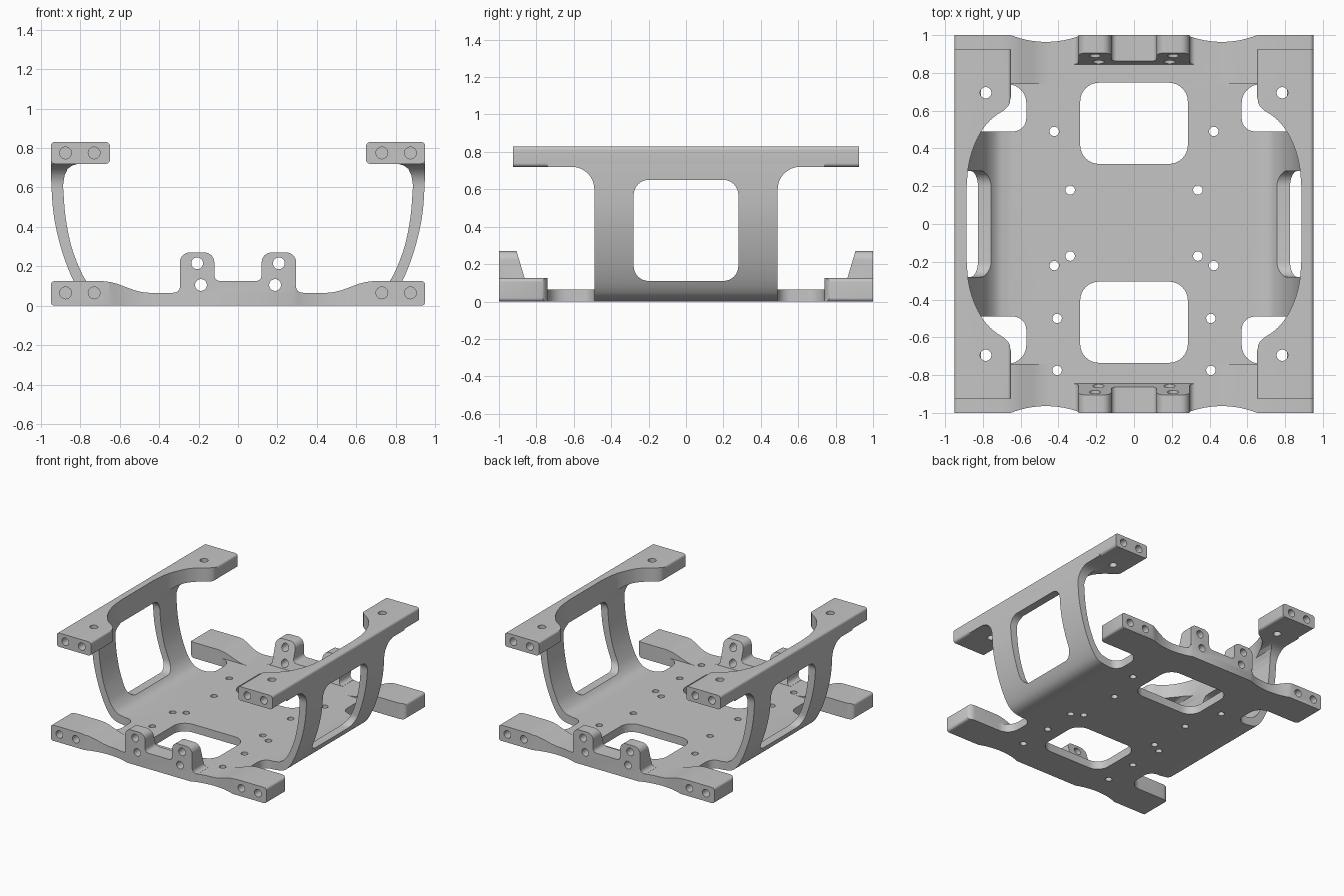
import bpy, bmesh, math
from mathutils import Vector

if "Cube" in bpy.data.objects:
    bpy.data.objects.remove(bpy.data.objects["Cube"])

metal = bpy.data.materials.new("plain grey")
metal.use_nodes = True
GREY = (0.56, 0.56, 0.56, 1)
metal.diffuse_color = GREY
metal.node_tree.nodes["Principled BSDF"].inputs["Base Color"].default_value = GREY


def mirrored(half):
    """Close a half outline by mirroring its first coordinate."""
    return half + [(-p[0], *p[1:]) for p in reversed(half)]


def rounded(corners, steps=8):
    """Polygon from (u, v, radius) corners, with arcs at the corners."""
    out, n = [], len(corners)
    for i, (u, v, r) in enumerate(corners):
        p = Vector((u, v))
        if r == 0:
            out.append(p)
            continue
        a = (Vector(corners[i - 1][:2]) - p).normalized()
        b = (Vector(corners[(i + 1) % n][:2]) - p).normalized()
        half = a.angle(b) / 2
        reach = r / math.tan(half)
        centre = p + (a + b).normalized() * (r / math.sin(half))
        start = (p + a * reach - centre).normalized()
        end = (p + b * reach - centre).normalized()
        out += [centre + start.slerp(end, k / steps).normalized() * r for k in range(steps + 1)]
    return out


def rect(u0, u1, v0, v1, r):
    return rounded([(u0, v0, r), (u1, v0, r), (u1, v1, r), (u0, v1, r)])


def circle(u, v, r, n=24):
    return [(u + r * math.cos(2 * math.pi * k / n), v + r * math.sin(2 * math.pi * k / n))
            for k in range(n)]


def smooth(points, steps=5):
    """Catmull-Rom curve through the points."""
    p = [Vector(q) for q in points]
    p = [p[0] * 2 - p[1]] + p + [p[-1] * 2 - p[-2]]
    out = []
    for a, b, c, d in zip(p, p[1:], p[2:], p[3:]):
        for k in range(steps):
            t = k / steps
            out.append(0.5 * (2 * b + (c - a) * t + (2 * a - 5 * b + 4 * c - d) * t * t
                              + (3 * b - a - 3 * c + d) * t ** 3))
    return out + [p[-2]]


def prism(name, outline, axis, lo, hi):
    """Extrude a flat outline along an axis."""
    place = {"x": lambda u, v, w: (w, u, v),
             "y": lambda u, v, w: (u, w, v),
             "z": lambda u, v, w: (u, v, w)}[axis]
    bm = bmesh.new()
    face = bm.faces.new([bm.verts.new(place(u, v, lo)) for u, v in outline])
    ext = bmesh.ops.extrude_face_region(bm, geom=[face], use_keep_orig=True)
    moved = [g for g in ext["geom"] if isinstance(g, bmesh.types.BMVert)]
    bmesh.ops.translate(bm, verts=moved, vec=place(0, 0, hi - lo))
    bmesh.ops.recalc_face_normals(bm, faces=bm.faces)
    mesh = bpy.data.meshes.new(name)
    bm.to_mesh(mesh)
    bm.free()
    mesh.materials.append(metal)
    obj = bpy.data.objects.new(name, mesh)
    bpy.context.scene.collection.objects.link(obj)
    return obj


def combine(parts, tools, operation="DIFFERENCE"):
    """Apply each tool to each part, then remove the tools."""
    for part in parts:
        bpy.context.view_layer.objects.active = part
        for tool in tools:
            mod = part.modifiers.new("shape", "BOOLEAN")
            mod.operation, mod.solver, mod.object = operation, "EXACT", tool
            bpy.ops.object.modifier_apply(modifier=mod.name)
    for tool in tools:
        bpy.data.objects.remove(tool)


# Cradle: floor and both curved walls as one U section
outer = smooth([(0.66, 0), (0.74, 0.015), (0.795, 0.06), (0.85, 0.16), (0.9, 0.3),
                (0.935, 0.46), (0.948, 0.64), (0.95, 0.8)])
inner = smooth([(0.888, 0.61), (0.875, 0.45), (0.845, 0.3), (0.8, 0.18),
                (0.765, 0.12), (0.72, 0.08), (0.66, 0.065)])
fillet = [(0.81, 0.8), (0.81, 0.72), (0.84, 0.712), (0.864, 0.695), (0.88, 0.66)]
section = [tuple(p) for p in outer] + fillet + [tuple(p) for p in inner]
cradle = prism("cradle", mirrored(section), "y", -0.74, 0.74)

# Inner edge of the top rails, seen from above
edge = smooth([(0.655, 0.66), (0.66, 0.635), (0.685, 0.605), (0.73, 0.575), (0.77, 0.54),
               (0.815, 0.48), (0.855, 0.39), (0.877, 0.3), (0.886, 0.2)])
bay = [(0.5, 0.7), (0.645, 0.7)] + [tuple(p) for p in edge]
bay += [(u, -v) for u, v in reversed(bay)]

tools = [prism("wall_window", rect(-0.28, 0.28, 0.11, 0.65, 0.08), "x", -1.2, 1.2)]
for s in (1, -1):
    tools.append(prism("rail_bay", [(s * u, v) for u, v in bay], "z", 0.61, 1))
    # Gap between wall and end bar, arched under the rail
    gap = rounded([(0.49, 0.3, 0), (0.49, 0.72, 0.12), (1.1, 0.72, 0), (1.1, 0.3, 0)])
    tools.append(prism("wall_gap", [(s * u, v) for u, v in gap], "x", -1.2, 1.2))
    for t in (1, -1):
        notch = rounded([(0.57, 0.49, 0.07), (1.2, 0.49, 0), (1.2, 0.74, 0), (0.57, 0.74, 0.1)])
        tools.append(prism("floor_notch", [(s * u, t * v) for u, v in notch], "z", -0.1, 0.4))
combine([cradle], tools)

# Top rails with mounting pads at both ends
rails = []
for s, side in ((1, "left"), (-1, "right")):
    lo, hi = sorted((s * 0.65, s * 0.95))
    rail = prism(side + "_rail", rect(lo, hi, 0.72, 0.83, 0.02), "y", -0.925, 0.925)
    tools = [prism("rail_bay", [(s * u, v) for u, v in bay], "z", 0.6, 1)]
    for t in (1, -1):
        tools.append(prism("bolt_hole", circle(s * 0.785, t * 0.695, 0.03), "z", 0.6, 1))
        for x in (0.73, 0.875):
            a, b = sorted((t * 0.8, t * 1.1))
            tools.append(prism("end_hole", circle(s * x, 0.775, 0.03), "y", a, b))
    combine([rail], tools)
    rails.append(rail)

# End bars with raised pads, and the lug blocks on them
bars, lugs = [], []
for t, end in ((1, "back"), (-1, "front")):
    def span(a, b):
        return sorted((t * a, t * b))
    bar_section = rounded(mirrored([(0.95, 0, 0.02), (0.95, 0.125, 0.02),
                                    (0.65, 0.125, 0.3), (0.49, 0.065, 0.3)]))
    bar = prism(end + "_end_bar", bar_section, "y", *span(0.7, 1))
    plan = rounded(mirrored([(0.96, 1.05, 0), (0.96, 0.74, 0.06)]))
    combine([bar], [prism("bar_plan", [(u, t * v) for u, v in plan], "z", -0.1, 0.3)],
            "INTERSECT")
    tools = []
    for s in (1, -1):
        # Shallow scallop in the end face
        tools.append(prism("scallop", circle(s * 0.465, t * 1.47, 0.506, 96), "z", -0.1, 0.3))
        for x in (0.73, 0.875):
            tools.append(prism("end_hole", circle(s * x, 0.065, 0.03), "y", *span(0.88, 1.1)))
    combine([bar], tools)
    bars.append(bar)

    lug_section = rounded(mirrored([(0.33, 0.03, 0), (0.33, 0.066, 0), (0.295, 0.066, 0.03),
                                    (0.295, 0.27, 0.05), (0.12, 0.27, 0.05),
                                    (0.12, 0.125, 0.03)]))
    lug = prism(end + "_lugs", lug_section, "y", *span(0.845, 1))
    # Sloped inner face
    wedge = [(0.8, 0.065), (0.845, 0.065), (0.912, 0.29), (0.8, 0.29)]
    tools = [prism("wedge", [(t * u, v) for u, v in wedge], "x", -0.5, 0.5)]
    # Keep the foot clear of the scallops
    tools += [prism("scallop", circle(s * 0.465, t * 1.47, 0.506, 96), "z", -0.1, 0.1)
              for s in (1, -1)]
    combine([lug], tools)
    tools = [prism("lug_hole", circle(s * x, z, 0.03), "y", *span(0.75, 1.1))
             for s in (1, -1) for x, z in ((0.207, 0.215), (0.188, 0.105))]
    combine([lug], tools)
    lugs.append(lug)

# Floor windows and bolt holes
tools = [prism("floor_window", rect(-0.285, 0.285, a, a + 0.43, 0.1), "z", -0.1, 0.3)
         for a in (0.318, -0.735)]
for x, y in ((0.422, 0.49), (0.338, 0.18), (0.338, -0.17), (0.422, -0.22),
             (0.407, -0.5), (0.407, -0.775)):
    tools += [prism("floor_hole", circle(s * x, y, 0.025), "z", -0.1, 0.3) for s in (1, -1)]
combine([cradle] + bars, tools)

# Smooth the curved faces, keep real edges crisp
bpy.ops.object.select_all(action="DESELECT")
for obj in [cradle] + rails + bars + lugs:
    obj.select_set(True)
bpy.context.view_layer.objects.active = cradle
bpy.ops.object.shade_smooth_by_angle(angle=math.radians(30))
